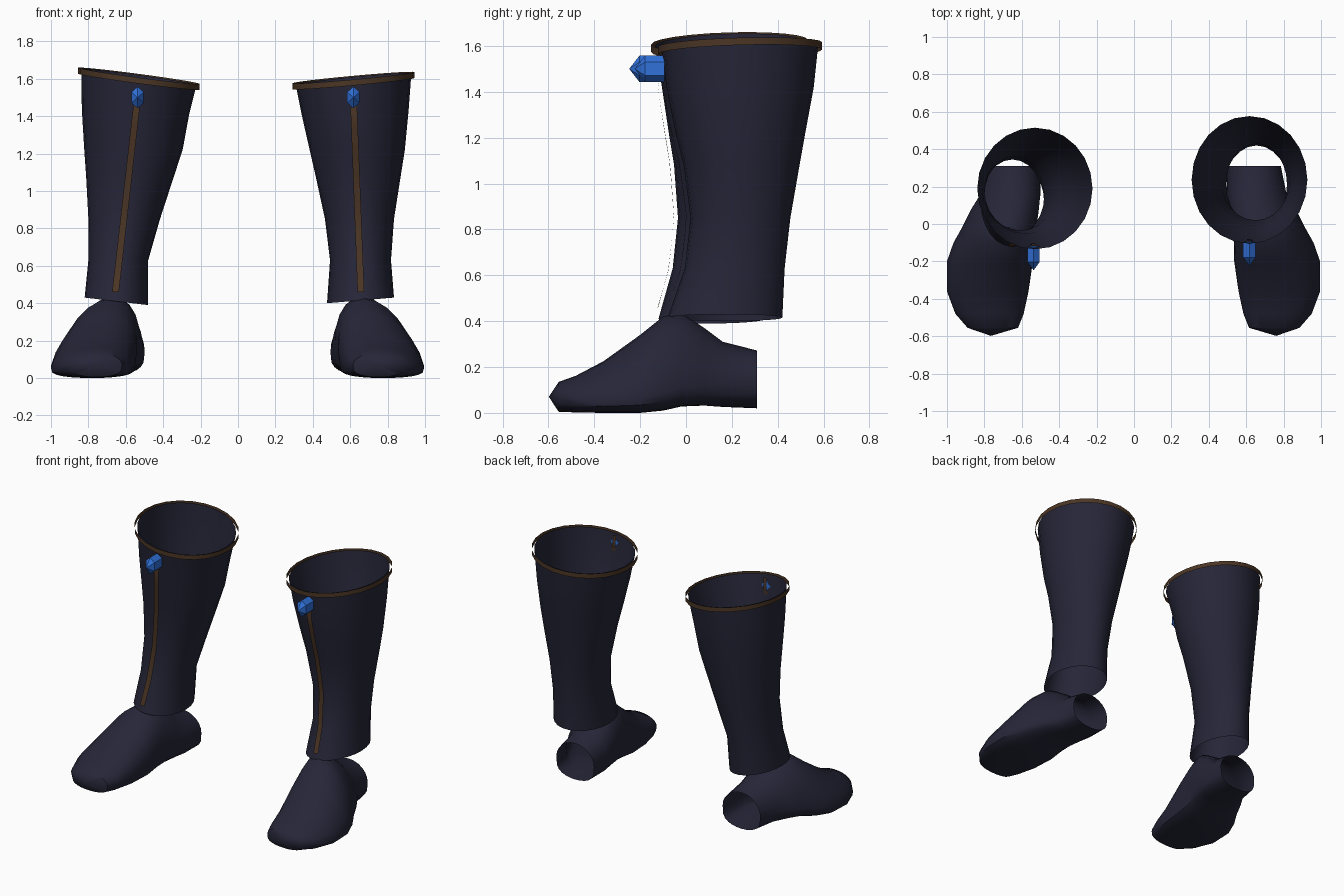
import bpy, bmesh, math

if "Cube" in bpy.data.objects:
    bpy.data.objects.remove(bpy.data.objects["Cube"])

def material(name, rgb):
    m = bpy.data.materials.new(name)
    m.diffuse_color = (*rgb, 1)
    m.use_nodes = True
    m.node_tree.nodes["Principled BSDF"].inputs["Base Color"].default_value = m.diffuse_color
    return m

LEATHER = material("navy leather", (0.019, 0.019, 0.040))
TRIM = material("brown trim", (0.070, 0.036, 0.018))
GEM = material("blue gem", (0.030, 0.165, 0.70))

def skin(name, rings, mat, closed=True, tip=None, cap=False, smooth=True):
    """Join rings of points into a surface, with an optional pointed tip before the first ring."""
    bm = bmesh.new()
    vs = [[bm.verts.new(p) for p in r] for r in rings]
    n = len(vs[0])
    for a, b in zip(vs, vs[1:]):
        for i in range(n if closed else n - 1):
            j = (i + 1) % n
            bm.faces.new((a[i], a[j], b[j], b[i]))
    if tip:
        t = bm.verts.new(tip)
        for i in range(n):
            bm.faces.new((t, vs[0][(i + 1) % n], vs[0][i]))
    if cap:
        bm.faces.new(vs[-1])
    bmesh.ops.recalc_face_normals(bm, faces=bm.faces)
    me = bpy.data.meshes.new(name)
    bm.to_mesh(me)
    bm.free()
    me.materials.append(mat)
    if smooth:
        me.polygons.foreach_set("use_smooth", [True] * len(me.polygons))
        me.set_sharp_from_angle(angle=math.radians(40))
    ob = bpy.data.objects.new(name, me)
    bpy.context.collection.objects.link(ob)
    return ob

def shaft_ring(z, xl, xr, yf, yb, tilt, grow=0.0, dz=0.0, n=24):
    xc, yc, rx, ry = (xl + xr) / 2, (yf + yb) / 2, (xr - xl) / 2, (yb - yf) / 2
    pts = []
    for i in range(n):
        c, s = math.cos(2 * math.pi * i / n), math.sin(2 * math.pi * i / n)
        pts.append((xc + (rx + grow) * c, yc + (ry + grow) * s,
                    z + dz + tilt * c + (0.01 * s if z > 1.5 else 0)))
    return pts

def front_y(prof, x, z):
    """Front surface of the shaft at a given x and height."""
    for a, b in zip(prof, prof[1:]):
        if z >= b[0]:
            break
    t = (z - a[0]) / (b[0] - a[0])
    xl, xr, yf, yb = [a[k] + (b[k] - a[k]) * t for k in range(1, 5)]
    u = (x - (xl + xr) / 2) / ((xr - xl) / 2)
    return (yf + yb) / 2 - (yb - yf) / 2 * math.sqrt(max(0, 1 - u * u))

def foot_ring(y, xl, xr, xt, zb, zt, zc, sx, dx, n=24):
    """Cross-section with a domed, leaning top and a flattened sole."""
    xc, w, pts = (xl + xr) / 2, (xr - xl) / 2, []
    for i in range(n):
        c, s = math.cos(2 * math.pi * i / n), math.sin(2 * math.pi * i / n)
        if s >= 0:
            x, z = xc + w * c + (xt - xc) * s, zc + (zt - zc) * s
        else:
            x, z = xc + w * c, zc - (zc - zb) * (-s) ** 0.55
        pts.append((sx * x + dx, y, z))
    return pts

# foot: y, x left, x right, x of ridge, z bottom, z top, z of widest point
FOOT = [
    (-0.555, -0.89, -0.62, -0.755, 0.005, 0.135, 0.07),
    (-0.48, -0.955, -0.59, -0.75, 0.002, 0.162, 0.06),
    (-0.36, -1.0, -0.565, -0.75, 0.0, 0.225, 0.055),
    (-0.20, -1.0, -0.55, -0.71, 0.0, 0.34, 0.065),
    (-0.10, -0.965, -0.55, -0.69, 0.01, 0.42, 0.085),
    (-0.02, -0.92, -0.53, -0.67, 0.028, 0.435, 0.11),
    (0.08, -0.87, -0.51, -0.66, 0.032, 0.37, 0.12),
    (0.16, -0.82, -0.50, -0.645, 0.026, 0.31, 0.13),
    (0.31, -0.79, -0.50, -0.645, 0.02, 0.272, 0.145),
]

# shafts, top to bottom: z, x left, x right, y front, y back, side tilt
LEFT = [
    (1.61, -0.838, -0.222, -0.135, 0.515, -0.043),
    (1.42, -0.835, -0.262, -0.105, 0.495, -0.015),
    (1.22, -0.822, -0.296, -0.075, 0.465, 0),
    (1.08, -0.812, -0.342, -0.052, 0.44, 0),
    (0.85, -0.80, -0.417, -0.035, 0.40, 0),
    (0.63, -0.80, -0.48, -0.058, 0.36, 0),
    (0.41, -0.82, -0.48, -0.12, 0.345, -0.02),
]
RIGHT = [
    (1.60, 0.308, 0.927, -0.105, 0.577, 0.03),
    (1.42, 0.34, 0.912, -0.085, 0.557, 0.01),
    (1.22, 0.383, 0.892, -0.045, 0.52, 0),
    (1.08, 0.415, 0.87, -0.01, 0.495, 0),
    (0.85, 0.465, 0.834, 0.02, 0.455, 0),
    (0.63, 0.492, 0.818, -0.005, 0.43, 0),
    (0.415, 0.476, 0.834, -0.08, 0.42, 0.015),
]

def boot(side, prof, sx, dx, stripe_top, stripe_bottom):
    # hollow leg and foot with open heel
    skin(side + "_shaft", [shaft_ring(*p) for p in prof], LEATHER)
    skin(side + "_foot", [foot_ring(*f, sx, dx) for f in FOOT], LEATHER,
         tip=(sx * -0.765 + dx, -0.598, 0.07))
    # loose band around the rim
    skin(side + "_rim_band", [shaft_ring(*prof[0], grow=0.017, dz=d) for d in (0.006, -0.026)], TRIM)
    # front stripe, tucked inside the shaft above the gem
    rows = []
    for k in range(15):
        z = 1.58 - (1.58 - 0.46) * k / 14
        t = (1.5 - z) / (1.5 - 0.46)
        x = stripe_top + (stripe_bottom - stripe_top) * t
        off = 0.012 if z > 1.48 else -0.018
        w = 0.018 if k > 1 else 0.012
        rows.append([(x + e, front_y(prof, x + e, z) + off, z) for e in (-w, w)])
    skin(side + "_front_stripe", rows, TRIM, closed=False)
    # six-sided pointed gem
    yw = front_y(prof, stripe_top, 1.5)
    hexa = [(0.038 * math.sin(i * math.pi / 3), 0.058 * math.cos(i * math.pi / 3)) for i in range(6)]
    rings = [[(stripe_top + a, yw - d, 1.5 + b) for a, b in hexa] for d in (0.085, 0.0)]
    skin(side + "_gem", rings, GEM, tip=(stripe_top, yw - 0.13, 1.5), cap=True, smooth=False)

boot("left", LEFT, 1, 0, -0.537, -0.655)
boot("right", RIGHT, -1, -0.005, 0.617, 0.657)
